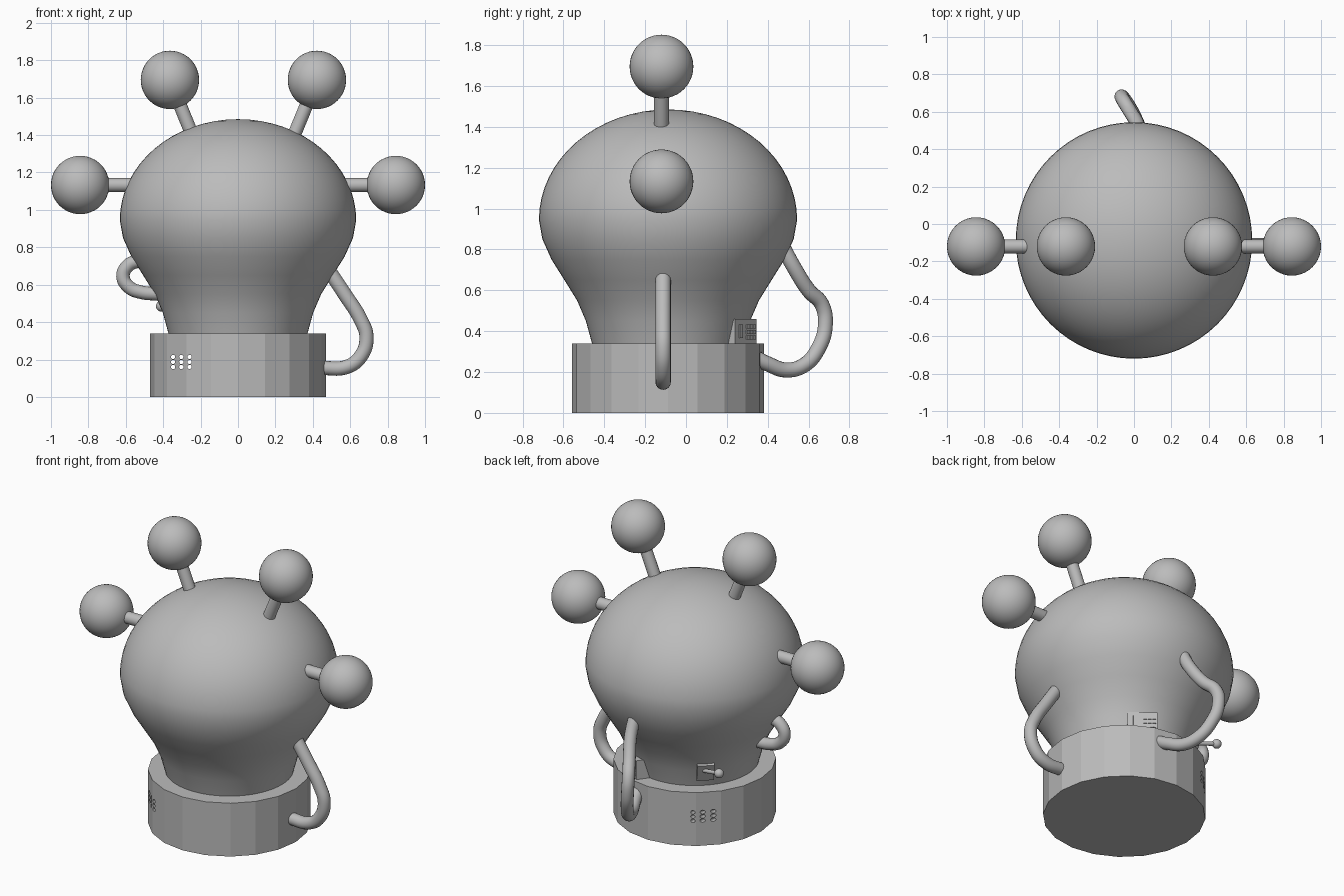
import bpy, bmesh, math
from mathutils import Vector, Matrix

cube = bpy.data.objects.get("Cube")
if cube:
    bpy.data.objects.remove(cube, do_unlink=True)

grey = bpy.data.materials.new("plain_grey")
grey.use_nodes = True
grey.diffuse_color = (0.5, 0.5, 0.5, 1)
grey.node_tree.nodes["Principled BSDF"].inputs["Base Color"].default_value = grey.diffuse_color

CENTRE_Y = -0.088
STALK_Y = -0.12


def make(name, bm, smooth=True):
    mesh = bpy.data.meshes.new(name)
    bmesh.ops.recalc_face_normals(bm, faces=bm.faces)
    bm.to_mesh(mesh)
    bm.free()
    mesh.materials.append(grey)
    obj = bpy.data.objects.new(name, mesh)
    bpy.context.collection.objects.link(obj)
    if smooth:
        bpy.ops.object.select_all(action="DESELECT")
        obj.select_set(True)
        bpy.context.view_layer.objects.active = obj
        bpy.ops.object.shade_smooth_by_angle(angle=math.radians(40))
    return obj


def ball(name, centre, radius):
    bm = bmesh.new()
    bmesh.ops.create_uvsphere(bm, u_segments=40, v_segments=24, radius=radius,
                              matrix=Matrix.Translation(centre))
    return make(name, bm)


def add_rod(bm, start, end, radius, sides=24):
    start, end = Vector(start), Vector(end)
    turn = (end - start).to_track_quat("Z", "Y").to_matrix().to_4x4()
    bmesh.ops.create_cone(bm, cap_ends=True, segments=sides, radius1=radius, radius2=radius,
                          depth=(end - start).length,
                          matrix=Matrix.Translation((start + end) / 2) @ turn)


def rod(name, start, end, radius):
    bm = bmesh.new()
    add_rod(bm, start, end, radius)
    return make(name, bm)


def tube(name, points, radius):
    curve = bpy.data.curves.new(name, "CURVE")
    curve.dimensions = "3D"
    curve.bevel_depth = radius
    curve.bevel_resolution = 6
    curve.resolution_u = 8
    curve.use_fill_caps = True
    spline = curve.splines.new("BEZIER")
    spline.bezier_points.add(len(points) - 1)
    for bp, p in zip(spline.bezier_points, points):
        bp.co = p
        bp.handle_left_type = bp.handle_right_type = "AUTO"
    curve.materials.append(grey)
    obj = bpy.data.objects.new(name, curve)
    bpy.context.collection.objects.link(obj)
    return obj


def add_box(bm, frame, centre, size):
    bmesh.ops.create_cube(bm, size=1, matrix=frame @ Matrix.Translation(centre)
                          @ Matrix.Diagonal((*size, 1)))


# Bulb-shaped body: half-ellipse dome over a flared neck
profile = [(0.36, 0.30), (0.372, 0.34), (0.402, 0.45), (0.445, 0.55),
           (0.507, 0.65), (0.57, 0.75), (0.615, 0.85)]
STEPS = 16
for i in range(STEPS + 1):
    a = math.pi / 2 * i / STEPS
    profile.append((0.632 * math.cos(a), 0.945 + 0.54 * math.sin(a)))
profile[-1] = (0, 1.485)
bm = bmesh.new()
verts = [bm.verts.new((r, 0, z)) for r, z in [(0, 0.30)] + profile]
edges = [bm.edges.new(pair) for pair in zip(verts, verts[1:])]
bmesh.ops.spin(bm, geom=verts + edges, axis=(0, 0, 1), cent=(0, 0, 0),
               angle=math.tau, steps=64)
bmesh.ops.remove_doubles(bm, verts=bm.verts, dist=0.0005)
bmesh.ops.translate(bm, verts=bm.verts, vec=(0, CENTRE_Y, 0))
make("bulb_body", bm)

# Faceted base, drilled through from front to back by a grid of holes
bm = bmesh.new()
bmesh.ops.create_cone(bm, cap_ends=True, segments=20, radius1=0.47, radius2=0.47, depth=0.34,
                      matrix=Matrix.Translation((0, CENTRE_Y, 0.17)))
base = make("base", bm, smooth=False)
bm = bmesh.new()
for col in (-0.347, -0.303, -0.259):
    for row in (0.16, 0.187, 0.214):
        add_rod(bm, (col, -1, row), (col, 1, row), 0.0115, 12)
drill = make("hole_cutter", bm, smooth=False)
drill.hide_render = True
drill.hide_viewport = True
drill.display_type = "WIRE"
cut = base.modifiers.new("holes", "BOOLEAN")
cut.operation = "DIFFERENCE"
cut.solver = "EXACT"
cut.object = drill

# Four stalks with ball tips
for side, tip_x, foot_x in (("left", 0.422, 0.30), ("right", -0.364, -0.245)):
    s = 1 if side == "left" else -1
    tip = (tip_x, STALK_Y, 1.695)
    rod(f"{side}_upper_stalk", (foot_x, STALK_Y, 1.40), tip, 0.036)
    ball(f"{side}_upper_ball", tip, 0.156)
    tip = (s * 0.844, STALK_Y, 1.133)
    rod(f"{side}_side_stalk", (s * 0.57, STALK_Y, 1.133), tip, 0.037)
    ball(f"{side}_side_ball", tip, 0.156)

# Bent pipes
tube("left_pipe", [(x, -0.112, z) for x, z in (
    (0.47, 0.70), (0.57, 0.55), (0.655, 0.415), (0.687, 0.32),
    (0.655, 0.215), (0.58, 0.16), (0.44, 0.155))], 0.038)
tube("right_pipe", [(x, -0.115, z) for x, z in (
    (-0.52, 0.73), (-0.585, 0.705), (-0.615, 0.645),
    (-0.58, 0.585), (-0.52, 0.56), (-0.42, 0.55))], 0.036)
tube("back_pipe", [
    (0.03, 0.47, 0.82), (0.02, 0.53, 0.71), (-0.02, 0.60, 0.60), (-0.06, 0.665, 0.53),
    (-0.065, 0.682, 0.43), (-0.04, 0.65, 0.32), (0.0, 0.58, 0.235),
    (0.04, 0.49, 0.21), (0.08, 0.40, 0.24), (0.10, 0.34, 0.27)], 0.037)

# Keypad on the neck: box with a raised slot and a grid of keys
frame = (Matrix.Translation((0.18, 0.292, 0.395))
         @ Matrix.Rotation(math.atan2(0.6, -0.8) - math.tau / 4 + math.pi / 2, 4, "Z"))
frame = Matrix.Translation((0.18, 0.292, 0.395)) @ Matrix.Rotation(math.atan2(0.105, -0.14), 4, "Z")
bm = bmesh.new()
add_box(bm, frame, (0, 0.04, 0), (0.175, 0.08, 0.13))
add_box(bm, frame, (-0.042, 0, 0.005), (0.025, 0.012, 0.065))
for col in range(3):
    for row in range(3):
        add_box(bm, frame, (0.015 + 0.026 * col, 0, -0.026 + 0.027 * row), (0.021, 0.012, 0.021))
make("keypad", bm, smooth=False)

# Lever on a slanted plate
frame = (Matrix.Translation((-0.285, 0.21, 0.44)) @ Matrix.Rotation(math.radians(43), 4, "Z")
         @ Matrix.Rotation(math.radians(-20), 4, "X"))
bm = bmesh.new()
add_box(bm, frame, (0, -0.02, 0), (0.10, 0.05, 0.12))
make("lever_plate", bm, smooth=False)
rod("lever_rod", (-0.28, 0.22, 0.455), (-0.411, 0.254, 0.485), 0.012)
ball("lever_knob", (-0.411, 0.254, 0.485), 0.028)
